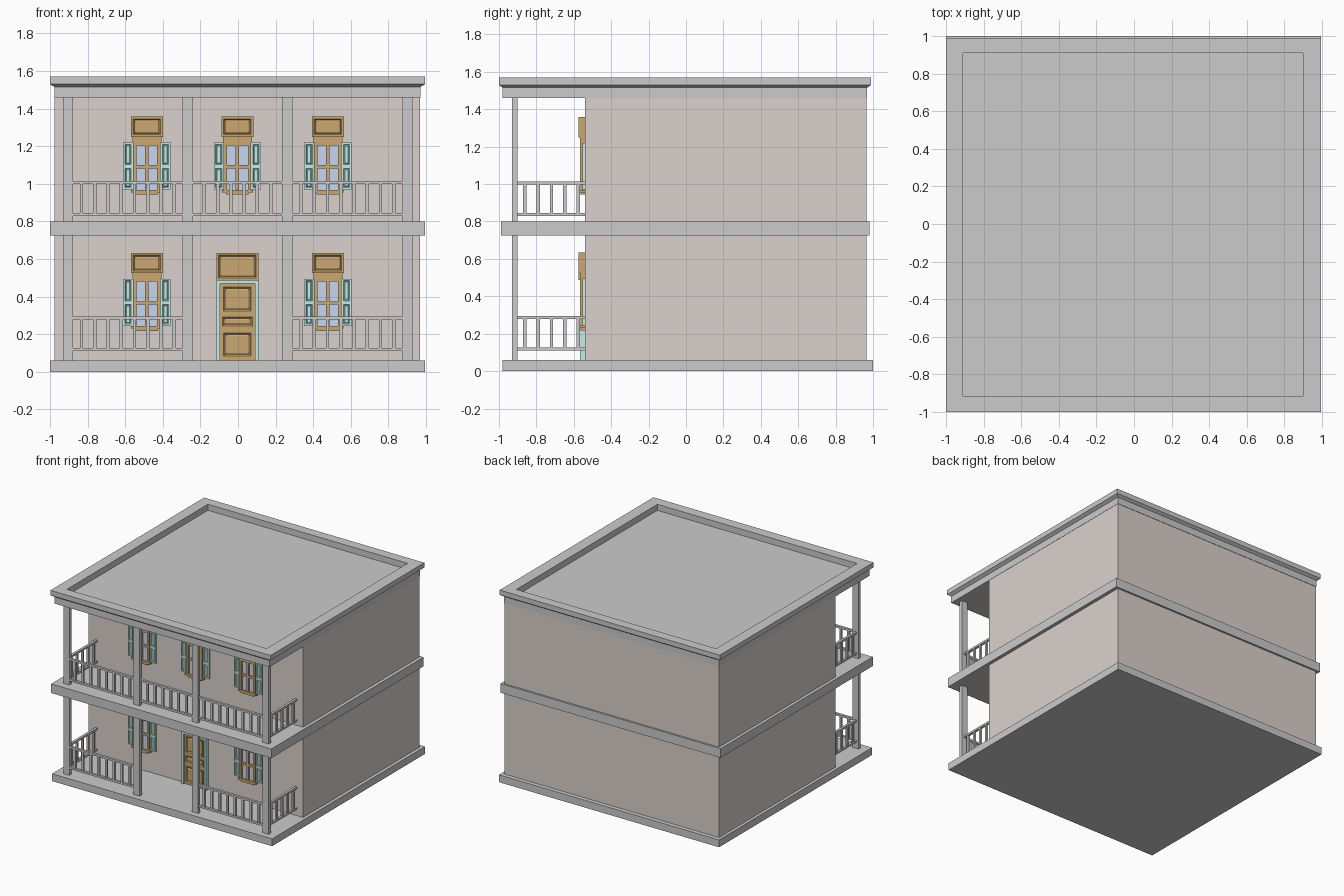
import bpy, bmesh

if "Cube" in bpy.data.objects:
    bpy.data.objects.remove(bpy.data.objects["Cube"])

def material(name, rgb):
    m = bpy.data.materials.new(name)
    m.diffuse_color = (*rgb, 1)
    m.use_nodes = True
    m.node_tree.nodes["Principled BSDF"].inputs["Base Color"].default_value = m.diffuse_color
    return m

WALL = material("plaster", (0.71, 0.64, 0.61))
WOOD = material("wood", (0.60, 0.39, 0.16))
TEAL = material("teal_paint", (0.55, 0.86, 0.83))
GLASS = material("glass", (0.57, 0.67, 0.88))

def finish(name, bm, mat=None):
    bmesh.ops.recalc_face_normals(bm, faces=bm.faces)
    me = bpy.data.meshes.new(name)
    bm.to_mesh(me)
    bm.free()
    ob = bpy.data.objects.new(name, me)
    bpy.context.collection.objects.link(ob)
    if mat:
        me.materials.append(mat)
    return ob

def add_box(bm, x0, x1, y0, y1, z0, z1):
    """Box from bounds; returns its front (-y) face."""
    vs = bmesh.ops.create_cube(bm, size=1)["verts"]
    for v in vs:
        v.co = (x1 if v.co.x > 0 else x0, y1 if v.co.y > 0 else y0, z1 if v.co.z > 0 else z0)
    bm.normal_update()
    return min({f for v in vs for f in v.link_faces}, key=lambda f: f.calc_center_median().y)

def boxes(name, items, mat=None):
    bm = bmesh.new()
    for b in items:
        add_box(bm, *b)
    return finish(name, bm, mat)

def panels(name, items, mat, border=0.012, groove=0.007, depth=0.008):
    """Boxes whose front has a bevelled groove around a raised field."""
    bm = bmesh.new()
    for b in items:
        f = add_box(bm, *b)
        for t, d in ((border, 0), (groove, -depth), (groove, depth * 0.6)):
            bmesh.ops.inset_region(bm, faces=[f], thickness=t, depth=d, use_even_offset=True)
            bm.normal_update()
    return finish(name, bm, mat)

# Slabs and walls
WY = -0.54
boxes("base_slab", [(-1, 0.995, -0.98, 1.0, 0, 0.06)])
boxes("balcony_slab", [(-1, 0.995, -0.99, 0.98, 0.725, 0.80)])
boxes("lower_walls", [(-0.975, 0.968, WY, 0.965, 0.06, 0.725)], WALL)
boxes("upper_walls", [(-0.975, 0.968, WY, 0.965, 0.80, 1.465)], WALL)

# Roof: frieze, flared cornice, parapet and sunken deck as stacked rings
bm = bmesh.new()
rings = []
for x0, x1, y0, y1, z in ((-0.975, 0.97, -0.98, 0.968, 1.46), (-0.975, 0.97, -0.98, 0.968, 1.515),
                          (-1, 0.995, -1, 0.99, 1.53), (-1, 0.995, -1, 0.99, 1.57),
                          (-0.91, 0.90, -0.915, 0.91, 1.57), (-0.91, 0.90, -0.915, 0.91, 1.52)):
    rings.append([bm.verts.new(p) for p in ((x0, y0, z), (x1, y0, z), (x1, y1, z), (x0, y1, z))])
for a, b in zip(rings, rings[1:]):
    for i in range(4):
        j = (i + 1) % 4
        bm.faces.new((a[i], a[j], b[j], b[i]))
bm.faces.new(rings[0])
bm.faces.new(rings[-1])
finish("roof", bm)

# Columns and railings on both storeys
COLS = (-0.905, -0.267, 0.262, 0.902)
HALF = 0.027
for level, floor, top, rail_low, rail_top in (("lower", 0.06, 0.725, 0.11, 0.295),
                                              ("upper", 0.80, 1.46, 0.83, 1.015)):
    boxes(level + "_columns", [(c - HALF, c + HALF, -0.93, -0.902, floor, top) for c in COLS])
    parts = []
    rails = ((rail_low, rail_low + 0.016), (rail_top - 0.016, rail_top))
    for k, (a, b) in enumerate(zip(COLS, COLS[1:])):
        if level == "lower" and k == 1:
            continue                      # doorway opening
        a, b = a + HALF, b - HALF
        parts += [(a, b, -0.926, -0.906, z0, z1) for z0, z1 in rails]
        n = 6 if k == 1 else 8
        step = 0.0705
        for i in range(n):
            x = (a + b) / 2 + (i - (n - 1) / 2) * step
            parts.append((x - 0.009, x + 0.009, -0.924, -0.908, rails[0][1], rails[1][0]))
    for c in (COLS[0], COLS[3]):          # side returns to the wall
        parts += [(c - 0.01, c + 0.01, -0.902, WY, z0, z1) for z0, z1 in rails]
        for i in range(5):
            y = -0.862 + i * 0.0715
            parts.append((c - 0.008, c + 0.008, y - 0.009, y + 0.009, rails[0][1], rails[1][0]))
    boxes(level + "_railings", parts)

def window(name, x, z):
    """Shuttered window; z is the storey offset from the upper floor."""
    def b(x0, x1, y0, z0, z1):
        return (x + x0, x + x1, y0, WY + 0.005, z + z0, z + z1)
    boxes(name + "_glass", [b(-0.07, 0.07, -0.548, 0.96, 1.22)], GLASS)
    boxes(name + "_frame", [b(s * 0.064 - 0.009, s * 0.064 + 0.009, -0.566, 0.955, 1.22) for s in (-1, 1)] +
          [b(-0.009, 0.009, -0.562, 0.97, 1.21), b(-0.06, 0.06, -0.56, 1.082, 1.10),
           b(-0.06, 0.06, -0.565, 1.205, 1.22), b(-0.083, 0.083, -0.567, 0.955, 0.968),
           b(-0.06, 0.06, -0.564, 0.943, 0.955), b(-0.077, 0.077, -0.567, 1.22, 1.25)], WOOD)
    panels(name + "_head_panel", [b(-0.085, 0.085, -0.575, 1.25, 1.358)], WOOD)
    panels(name + "_shutters", [b(min(s * 0.073, s * 0.126), max(s * 0.073, s * 0.126), -0.553, z0, z1)
                                for s in (-1, 1) for z0, z1 in ((0.97, 1.092), (1.092, 1.22))],
           TEAL, 0.01, 0.004, 0.005)

for x, tag in ((-0.485, "left"), (-0.003, "middle"), (0.478, "right")):
    window("upper_" + tag + "_window", x, 0)
    if tag != "middle":
        window("lower_" + tag + "_window", x, -0.725)

# Door with teal surround and panelled head
DX, BACK = -0.003, WY + 0.005
boxes("door_surround", [(DX - 0.112, DX - 0.094, -0.567, BACK, 0.06, 0.487),
                        (DX + 0.094, DX + 0.112, -0.567, BACK, 0.06, 0.487),
                        (DX - 0.094, DX + 0.094, -0.567, BACK, 0.47, 0.487)], TEAL)
boxes("door_leaf", [(DX - 0.094, DX + 0.094, -0.555, BACK, 0.06, 0.47)], WOOD)
panels("door_panels", [(DX - 0.077, DX + 0.077, -0.562, BACK, 0.32, 0.455),
                       (DX - 0.083, DX + 0.083, -0.562, BACK, 0.24, 0.295),
                       (DX - 0.077, DX + 0.077, -0.562, BACK, 0.08, 0.21)], WOOD, 0.004, 0.008)
panels("door_head_panel", [(DX - 0.112, DX + 0.112, -0.575, BACK, 0.487, 0.633)], WOOD)
